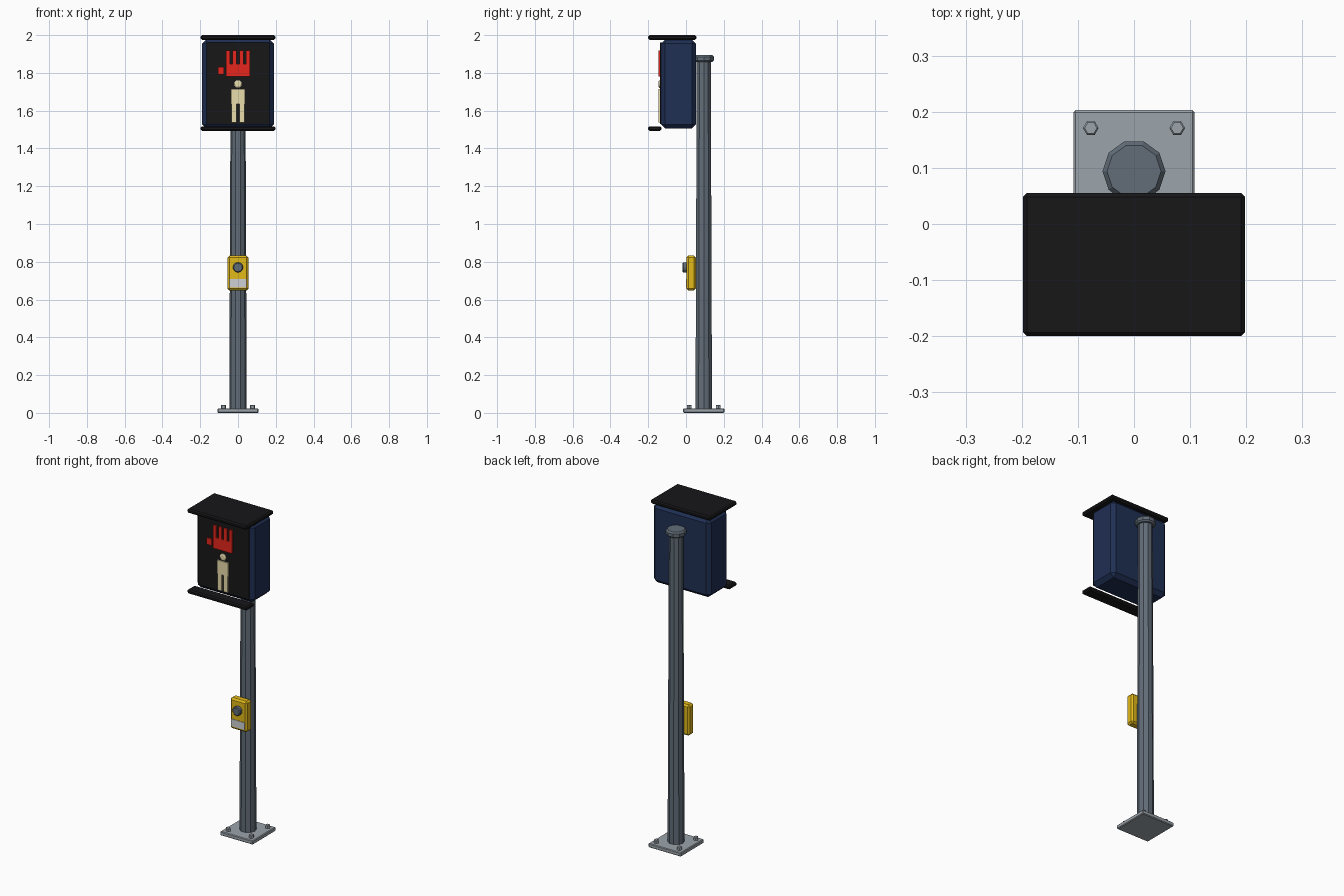
import bpy, bmesh
from math import cos, sin, pi
from mathutils import Matrix

if "Cube" in bpy.data.objects:
    bpy.data.objects.remove(bpy.data.objects["Cube"])


def material(name, rgb):
    # display colour 0-255 to linear
    m = bpy.data.materials.new(name)
    m.diffuse_color = [(c / 255) ** 2.2 for c in rgb] + [1]
    m.use_nodes = True
    m.node_tree.nodes["Principled BSDF"].inputs["Base Color"].default_value = m.diffuse_color
    return m


NAVY = material("navy", (36, 50, 84))
BLACK = material("black", (29, 29, 31))
STEEL = material("slate_steel", (98, 109, 120))
ZINC = material("zinc", (155, 163, 170))
YELLOW = material("yellow", (226, 184, 32))
RED = material("red", (230, 42, 34))
CREAM = material("cream", (232, 220, 170))
LABEL = material("label_grey", (205, 207, 210))


def finish(name, bm, mat):
    bmesh.ops.recalc_face_normals(bm, faces=bm.faces)
    me = bpy.data.meshes.new(name)
    bm.to_mesh(me)
    bm.free()
    me.materials.append(mat)
    ob = bpy.data.objects.new(name, me)
    bpy.context.collection.objects.link(ob)
    return ob


def box(name, lo, hi, mat, bevel=0):
    bm = bmesh.new()
    bmesh.ops.create_cube(bm, size=1)
    for v in bm.verts:
        v.co = [(a + b) / 2 + c * (b - a) for a, b, c in zip(lo, hi, v.co)]
    if bevel:
        bmesh.ops.bevel(bm, geom=bm.edges[:], offset=bevel, segments=1,
                        profile=0.5, affect='EDGES')
    return finish(name, bm, mat)


def turned(name, profile, sides, loc, mat, forward=False):
    # profile is (radius, height); forward points the axis towards -y
    bm = bmesh.new()
    rings = [[bm.verts.new((r * cos(2 * pi * i / sides), r * sin(2 * pi * i / sides), h))
              for i in range(sides)] for r, h in profile]
    for a, b in zip(rings, rings[1:]):
        for i in range(sides):
            j = (i + 1) % sides
            bm.faces.new((a[i], a[j], b[j], b[i]))
    bm.faces.new(rings[0][::-1])
    bm.faces.new(rings[-1])
    mx = Matrix.Translation(loc)
    if forward:
        mx = mx @ Matrix.Rotation(pi / 2, 4, 'X')
    bmesh.ops.transform(bm, matrix=mx, verts=bm.verts)
    return finish(name, bm, mat)


PY = 0.094  # pole centre

# Base plate and anchor bolts
box("base_plate", (-.108, PY - .109, 0), (.108, PY + .109, .024), ZINC, .004)
for sx in (-1, 1):
    for sy in (-1, 1):
        turned("anchor_bolt", [(.014, .02), (.014, .04), (.011, .043)], 6,
               (sx * .077, PY + sy * .077, 0), ZINC)

# Tapered pole and cap
turned("pole", [(.046, .02), (.039, 1.87)], 10, (0, PY, 0), STEEL)
turned("pole_cap", [(.048, 1.858), (.056, 1.866), (.056, 1.885), (.048, 1.895)],
       10, (0, PY, 0), STEEL)

# Signal housing, display and visors
box("housing", (-.19, -.132, 1.505), (.19, .053, 1.977), NAVY, .022)
box("display_panel", (-.168, -.138, 1.53), (.168, -.12, 1.96), BLACK)
box("top_visor", (-.198, -.2, 1.975), (.198, .055, 2), BLACK, .007)
box("bottom_visor", (-.198, -.2, 1.493), (.198, -.13, 1.517), BLACK, .007)

# Raised hand symbol
F, B = -.146, -.136
box("hand_palm", (-.064, F, 1.78), (.064, B, 1.846), RED)
for i in range(4):
    x = -.053 + i * .0353
    box("hand_finger", (x - .0105, F, 1.84), (x + .0105, B, 1.918), RED)
box("hand_thumb", (-.106, F, 1.792), (-.073, B, 1.83), RED)

# Walking figure symbol
turned("figure_head", [(.02, 0), (.02, .006), (.014, .01)], 12,
       (0, B, 1.741), CREAM, True)
box("figure_torso", (-.036, F, 1.635), (.036, B, 1.716), CREAM)
for s in (-1, 1):
    box("figure_leg", (min(s * .007, s * .034), F, 1.538),
        (max(s * .007, s * .034), B, 1.64), CREAM)

# Push button box
box("button_box", (-.056, .002, .648), (.056, .052, .832), YELLOW, .01)
turned("push_button", [(.027, 0), (.027, .018), (.022, .023)], 12,
       (0, .004, .77), STEEL, True)
box("button_label", (-.045, -.001, .665), (.045, .01, .708), LABEL)
